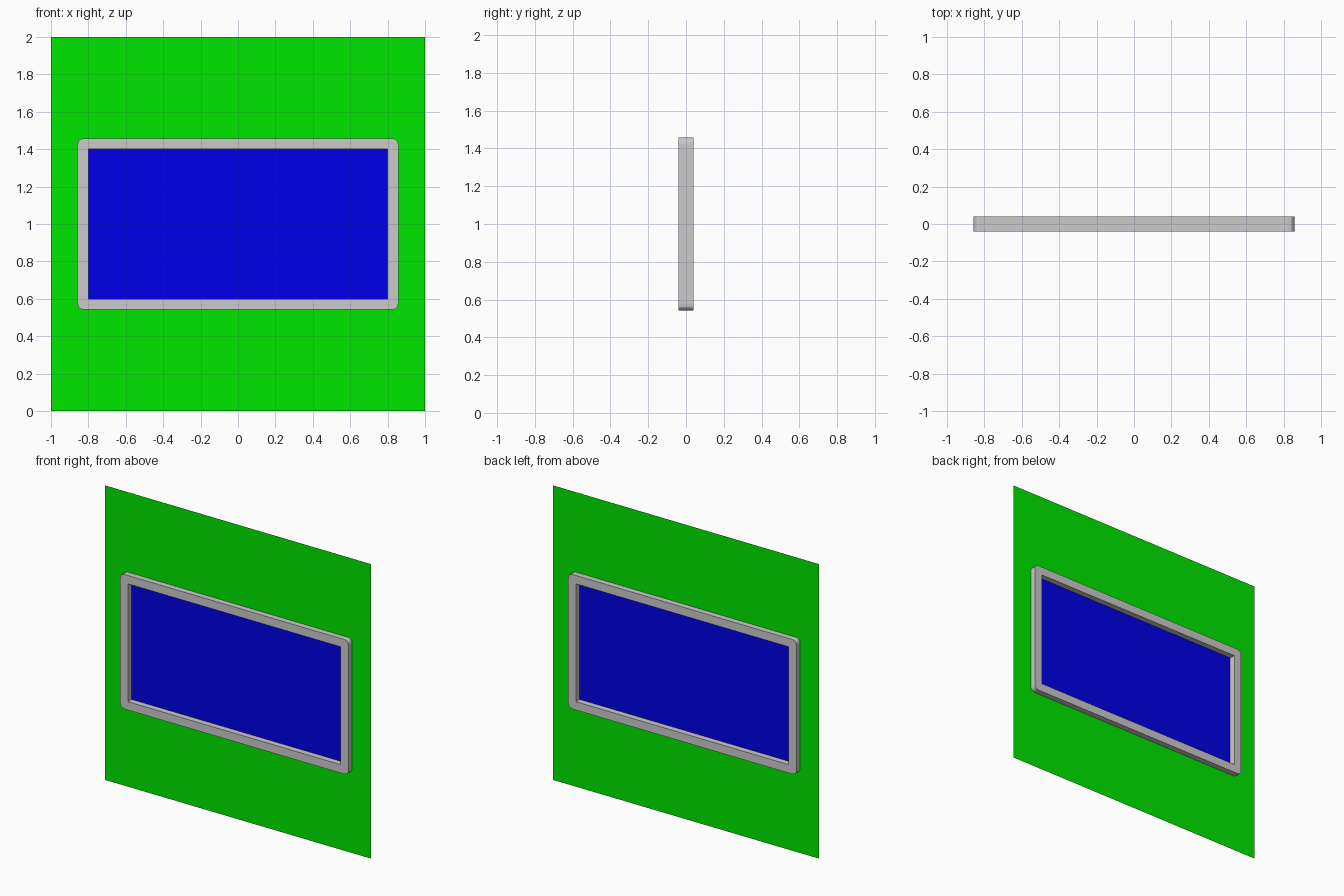
import bpy
import math

if "Cube" in bpy.data.objects:
    bpy.data.objects.remove(bpy.data.objects["Cube"])

PANE_W, PANE_H = 0.8, 0.4      # half sizes of the opening
MID_Z = 1.0


def rect(hw, hh, radius=0.0, steps=4):
    """Outline of a rectangle, with rounded corners if a radius is given."""
    corners = [(1, 1), (-1, 1), (-1, -1), (1, -1)]
    if radius == 0:
        return [(sx * hw, sy * hh) for sx, sy in corners]
    pts = []
    for i, (sx, sy) in enumerate(corners):
        for k in range(steps + 1):
            a = math.pi / 2 * (i + k / steps)
            pts.append((sx * (hw - radius) + radius * math.cos(a),
                        sy * (hh - radius) + radius * math.sin(a)))
    return pts


def panel(name, outlines, half_depth=0.0, color=None):
    """Upright filled shape; inner outlines become holes."""
    curve = bpy.data.curves.new(name, 'CURVE')
    curve.dimensions = '2D'
    curve.fill_mode = 'BOTH'
    curve.extrude = half_depth
    for pts in outlines:
        spline = curve.splines.new('POLY')
        spline.points.add(len(pts) - 1)
        for p, (x, y) in zip(spline.points, pts):
            p.co = (x, y, 0, 1)
        spline.use_cyclic_u = True
    obj = bpy.data.objects.new(name, curve)
    obj.location.z = MID_Z
    obj.rotation_euler.x = math.pi / 2
    bpy.context.collection.objects.link(obj)
    bpy.ops.object.select_all(action='DESELECT')
    obj.select_set(True)
    bpy.context.view_layer.objects.active = obj
    bpy.ops.object.convert(target='MESH')
    obj = bpy.context.view_layer.objects.active
    bpy.ops.object.shade_flat()
    if color:
        mat = bpy.data.materials.new(name + "_color")
        mat.diffuse_color = (*color, 1)
        mat.use_nodes = True
        mat.node_tree.nodes["Principled BSDF"].inputs["Base Color"].default_value = mat.diffuse_color
        obj.data.materials.clear()
        obj.data.materials.append(mat)
    return obj


opening = rect(PANE_W, PANE_H)

# Thin wall with the window opening
panel("wall", [rect(1, 1), opening], color=(0, 0.8, 0))

# Window pane filling the opening
panel("pane", [opening], color=(0, 0, 0.8))

# Frame standing proud on both sides, rounded outer corners
panel("window_frame", [rect(PANE_W + 0.057, PANE_H + 0.057, 0.03), opening], half_depth=0.04)
